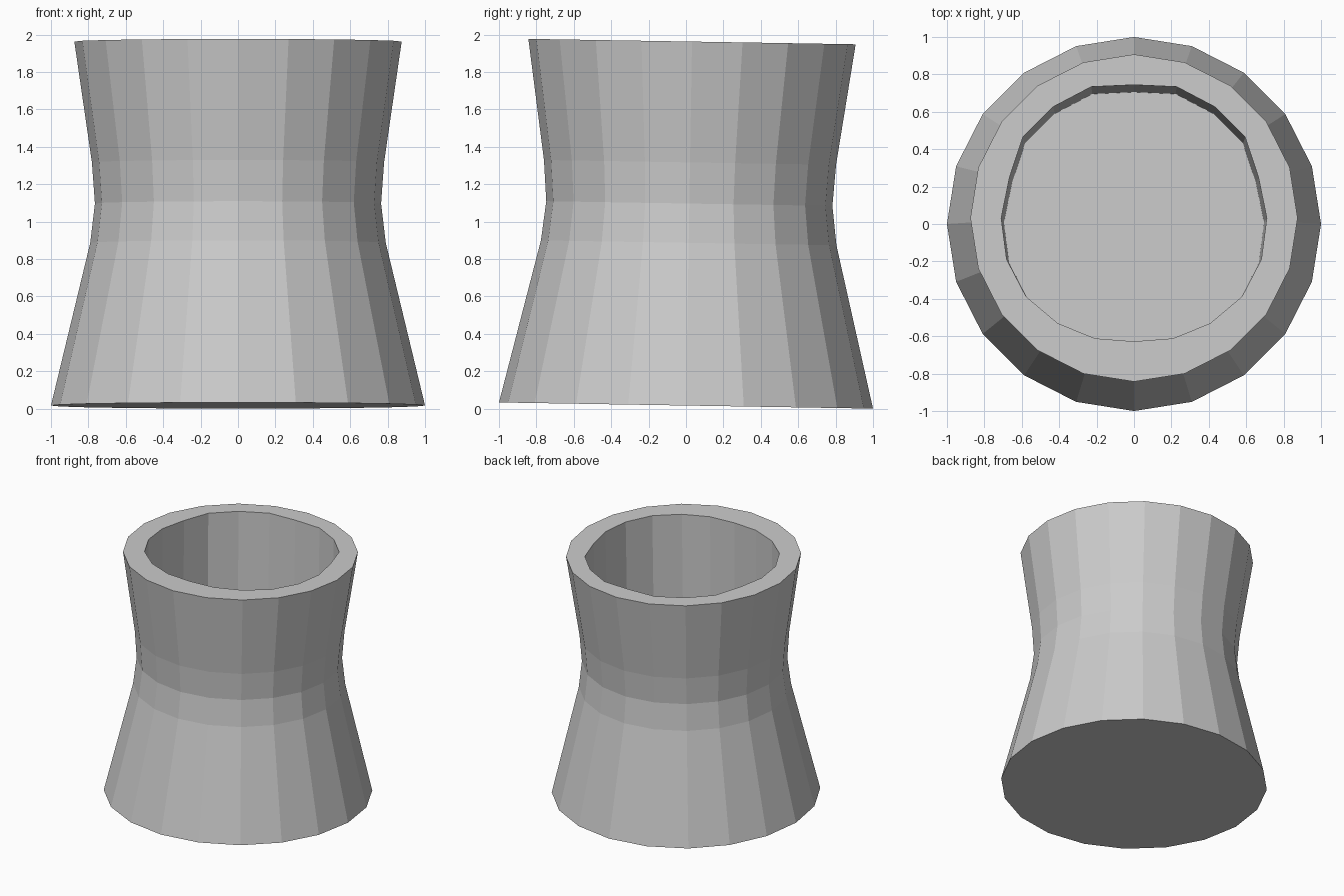
import bpy, bmesh, math

if "Cube" in bpy.data.objects:
    bpy.data.objects.remove(bpy.data.objects["Cube"])

SIDES = 20
# Outer profile (radius, height) measured along the slightly tilted axis
OUTER = [(1.0, 0.0), (0.79, 0.87), (0.765, 1.08), (0.781, 1.30), (0.875, 1.946)]
# Uneven bore: radius at -90, -72 ... 90 degrees, mirrored in x
BORE = [0.66, 0.677, 0.695, 0.714, 0.716, 0.71, 0.70, 0.735, 0.735, 0.738, 0.712]
FLOOR_Z, FLOOR_TAPER = 0.45, 0.98

bm = bmesh.new()


def ring(z, radius):
    """Ring of vertices starting at the front (-y)."""
    verts = []
    for i in range(SIDES):
        a = math.tau * i / SIDES - math.pi / 2
        r = radius(i)
        verts.append(bm.verts.new((r * math.cos(a), r * math.sin(a), z)))
    return verts


def bore(i):
    return BORE[min(i, SIDES - i)]


# Outer waisted wall, then rim, bore and floor
rings = [ring(z, lambda i, r=r: r) for r, z in OUTER]
rings.append(ring(OUTER[-1][1], bore))
rings.append(ring(FLOOR_Z, lambda i: bore(i) * FLOOR_TAPER))
for lower, upper in zip(rings, rings[1:]):
    for i in range(SIDES):
        j = (i + 1) % SIDES
        bm.faces.new((lower[i], lower[j], upper[j], upper[i]))
bm.faces.new(rings[0][::-1])
bm.faces.new(rings[-1])
bmesh.ops.recalc_face_normals(bm, faces=bm.faces)

mesh = bpy.data.meshes.new("waisted_cup")
bm.to_mesh(mesh)
bm.free()
cup = bpy.data.objects.new("waisted_cup", mesh)
bpy.context.collection.objects.link(cup)

# Slight lean towards the back, resting on the ground
TILT = 0.0165
cup.rotation_euler = (-TILT, 0, 0)
cup.location = (0, 0, math.sin(TILT))
